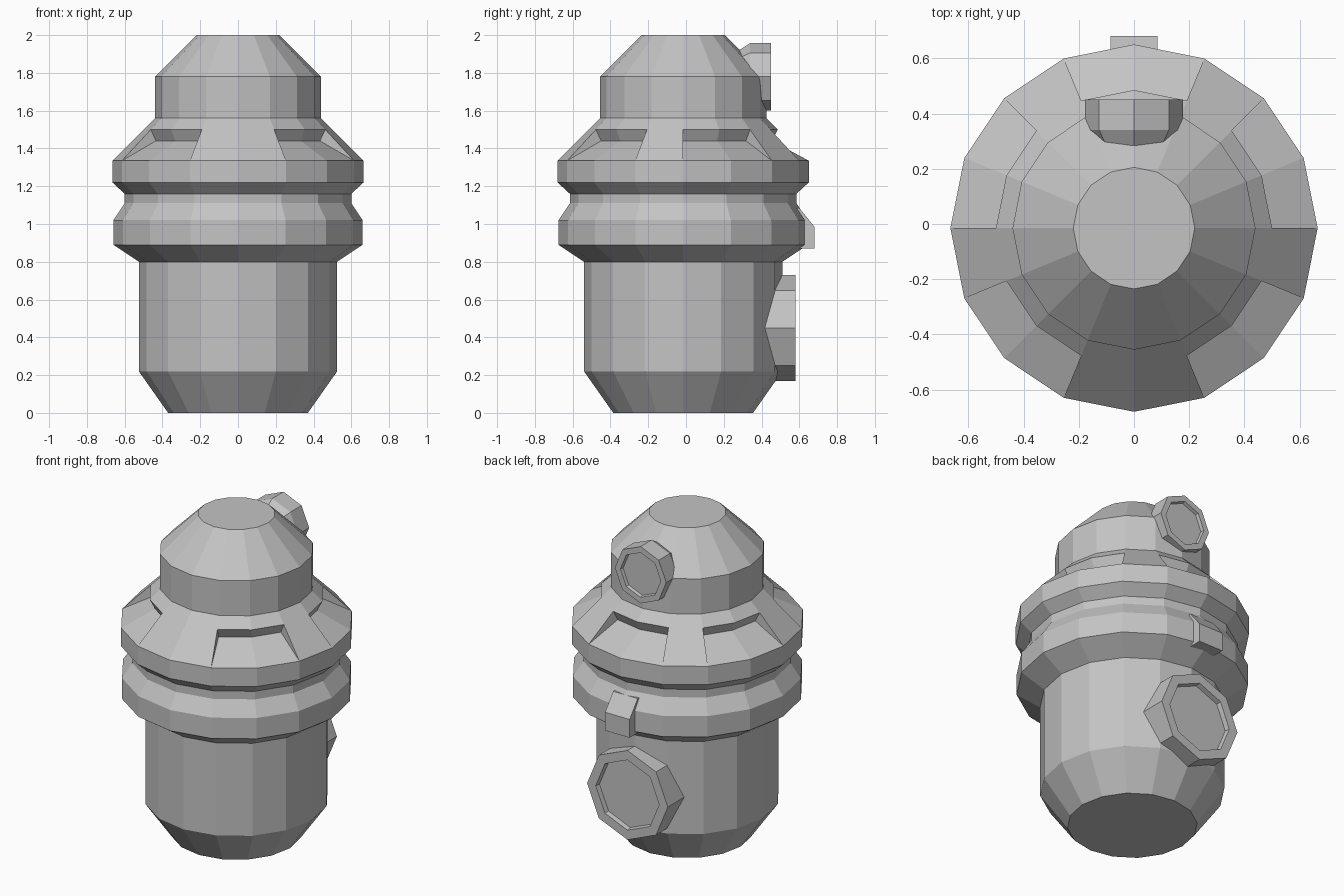
import bpy, bmesh, math
from mathutils import Vector

cube = bpy.data.objects.get("Cube")
if cube:
    bpy.data.objects.remove(cube)

grey = bpy.data.materials.new("plain_grey")
grey.use_nodes = True
grey.diffuse_color = (0.55, 0.55, 0.55, 1)
grey.node_tree.nodes["Principled BSDF"].inputs["Base Color"].default_value = (0.55, 0.55, 0.55, 1)

SIDES = 16
CENTRE_Y = -0.015


def finish(bm, name):
    bmesh.ops.recalc_face_normals(bm, faces=bm.faces[:])
    mesh = bpy.data.meshes.new(name)
    bm.to_mesh(mesh)
    bm.free()
    mesh.materials.append(grey)
    obj = bpy.data.objects.new(name, mesh)
    bpy.context.collection.objects.link(obj)
    return obj


def bridge(bm, a, b, steps):
    n = len(a)
    for i in steps:
        j = (i + 1) % n
        bm.faces.new((a[i], a[j], b[j], b[i]))


# Lathed body, with five notches cut into the sloping collar
def make_body():
    lower = [(0.37, 0), (0.525, 0.22), (0.525, 0.80), (0.66, 0.89), (0.66, 1.02),
             (0.60, 1.11), (0.60, 1.16), (0.665, 1.22), (0.665, 1.335)]
    upper = [(0.50, 1.50), (0.44, 1.56), (0.44, 1.78), (0.22, 2.0)]
    bm = bmesh.new()

    def ring(r, z):
        angles = [math.tau * i / SIDES for i in range(SIDES)]
        return [bm.verts.new((r * math.cos(t), r * math.sin(t) + CENTRE_Y, z)) for t in angles]

    low = [ring(*p) for p in lower]
    high = [ring(*p) for p in upper]
    notch = ring(0.47, 1.44)
    every = range(SIDES)
    for rings in (low, high):
        for a, b in zip(rings, rings[1:]):
            bridge(bm, a, b, every)
    bm.faces.new(low[0])
    bm.faces.new(high[-1])

    # Each notch spans two sides; the front rib is two sides wide
    starts = (0, 3, 6, 9, 13)
    cut = {s + k for s in starts for k in (0, 1)}
    rim, lip = low[-1], high[0]
    bridge(bm, rim, lip, [i for i in every if i not in cut])
    bridge(bm, rim, notch, cut)
    bridge(bm, notch, lip, cut)
    for s in starts:
        for i in (s, s + 2):
            bm.faces.new((rim[i], notch[i], lip[i]))
    loose = [v for v in bm.verts if not v.link_faces]
    bmesh.ops.delete(bm, geom=loose, context='VERTS')
    return finish(bm, "body")


# Octagonal port facing backwards, with a recessed cover
def make_port(name, z, profile):
    bm = bmesh.new()
    rings = []
    for r, y in profile:
        rings.append([bm.verts.new((r * math.sin(math.tau * i / 8), y,
                                    z + r * math.cos(math.tau * i / 8))) for i in range(8)])
    for a, b in zip(rings, rings[1:]):
        bridge(bm, a, b, range(8))
    bm.faces.new(rings[0])
    bm.faces.new(rings[-1])
    return finish(bm, name)


# Small block with a sloping top on the lower ring
def make_catch():
    outline = [(0.56, 0.87), (0.68, 0.87), (0.68, 0.985), (0.60, 1.085), (0.56, 1.085)]
    bm = bmesh.new()
    face = bm.faces.new([bm.verts.new((-0.085, y, z)) for y, z in outline])
    made = bmesh.ops.extrude_face_region(bm, geom=[face])["geom"]
    bmesh.ops.translate(bm, vec=Vector((0.17, 0, 0)),
                        verts=[g for g in made if isinstance(g, bmesh.types.BMVert)])
    return finish(bm, "rear_catch")


make_body()
make_port("upper_port", 1.78, [(0.13, 0.265), (0.178, 0.34), (0.178, 0.45),
                               (0.14, 0.45), (0.135, 0.43)])
make_port("lower_port", 0.45, [(0.28, 0.30), (0.28, 0.58), (0.22, 0.58), (0.215, 0.55)])
make_catch()
